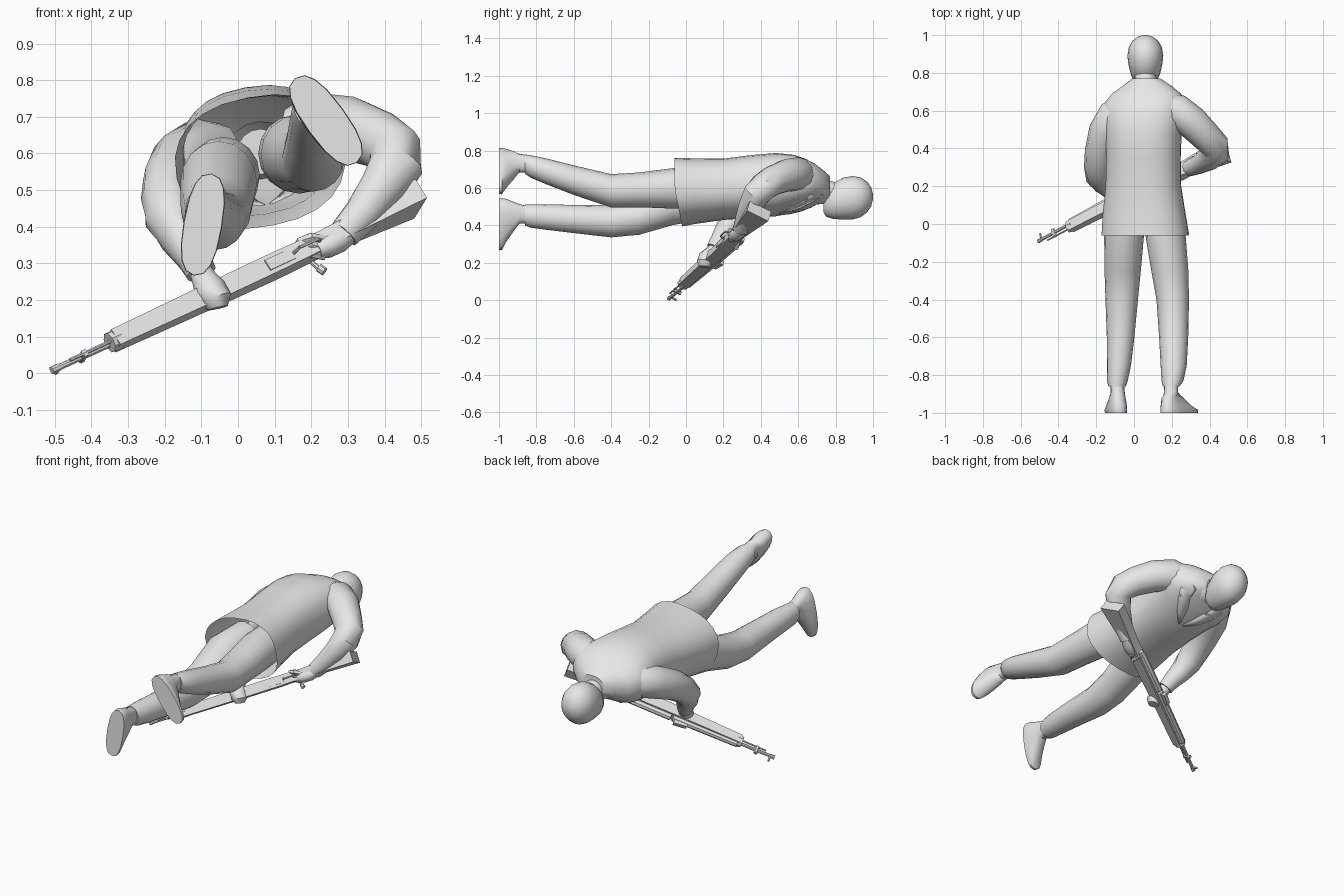
import bpy, bmesh, math
from mathutils import Vector, Matrix

grey = bpy.data.materials.new("plain_grey")
grey.diffuse_color = (0.8, 0.8, 0.8, 1)


def finish(name, bm, angle=40):
    bmesh.ops.recalc_face_normals(bm, faces=bm.faces)
    me = bpy.data.meshes.new(name)
    bm.to_mesh(me)
    bm.free()
    me.materials.append(grey)
    ob = bpy.data.objects.new(name, me)
    bpy.context.collection.objects.link(ob)
    bpy.ops.object.select_all(action='DESELECT')
    ob.select_set(True)
    bpy.context.view_layer.objects.active = ob
    bpy.ops.object.shade_smooth_by_angle(angle=math.radians(angle))
    return ob


def skin(name, rings, cap_start=True, cap_end=True, angle=40):
    """Bridge a list of closed point rings."""
    bm = bmesh.new()
    loops = [[bm.verts.new(p) for p in r] for r in rings]
    n = len(rings[0])
    for a, b in zip(loops, loops[1:]):
        for i in range(n):
            j = (i + 1) % n
            bm.faces.new((a[i], a[j], b[j], b[i]))
    if cap_start:
        bm.faces.new(loops[0])
    if cap_end:
        bm.faces.new(loops[-1])
    return finish(name, bm, angle)


def section(y, cx, cz, rx, rz, roll=0.0, t=0.0, p=1.0):
    """Point at angle t on a rolled, slightly squared ellipse facing y."""
    c, s = math.cos(t), math.sin(t)
    a = rx * math.copysign(abs(c) ** p, c)
    b = rz * math.copysign(abs(s) ** p, s)
    return Vector((cx + a * math.cos(roll) - b * math.sin(roll), y,
                   cz + a * math.sin(roll) + b * math.cos(roll)))


def loft(name, secs, n=16, p=1.0, **kw):
    return skin(name, [[section(*s, t=2 * math.pi * i / n, p=p) for i in range(n)]
                       for s in secs], **kw)


def tube(name, pts, n=12, flat=1.0, up=(0, 0, 1)):
    """Round limb through (x, y, z, radius) points."""
    ps = [Vector(q[:3]) for q in pts]
    rings = []
    for i, q in enumerate(pts):
        d = (ps[min(i + 1, len(ps) - 1)] - ps[max(i - 1, 0)]).normalized()
        a = d.cross(Vector(up)).normalized()
        b = a.cross(d)
        rings.append([ps[i] + q[3] * (a * math.cos(t) + b * flat * math.sin(t))
                      for t in (2 * math.pi * k / n for k in range(n))])
    return skin(name, rings)


# Coat body, open at the hem
TORSO = [(-.062, .06, .578, .232, .178, .19), (.05, .054, .583, .22, .17, .18),
         (.2, .05, .593, .2, .16, .17), (.35, .05, .608, .197, .165, .16),
         (.48, .05, .618, .202, .165, .18), (.58, .052, .622, .218, .148, .2),
         (.64, .058, .62, .218, .128, .2), (.69, .066, .618, .185, .105, .18),
         (.735, .07, .612, .125, .08, .12), (.77, .065, .605, .075, .058, .05)]
coat = loft("coat", TORSO, n=24, p=.85, cap_start=False)
for v in coat.data.vertices:          # hem slants forward under the belly
    if v.co.y < 0 and v.co.z < .6:
        v.co.y += .2 * (.6 - v.co.z)

# Collar and lapels
loft("collar", [(.7, .065, .6, .1, .088, .1), (.745, .062, .595, .088, .08, .1),
                (.765, .06, .592, .07, .066, .1), (.72, .06, .592, .066, .06, .1)],
     cap_start=False, cap_end=False)


def coat_point(y, deg, out=1.02):
    for a, b in zip(TORSO, TORSO[1:]):
        if a[0] <= y <= b[0]:
            k = (y - a[0]) / (b[0] - a[0])
            s = [u + (v - u) * k for u, v in zip(a, b)]
            s[3] *= out
            s[4] *= out
            return section(*s, t=math.radians(deg), p=.85)


for side, name in ((-1, "lapel_left"), (1, "lapel_right")):
    bm = bmesh.new()
    rows = []
    for y, inner, outer in ((.5, 1, 4), (.56, 5, 18), (.62, 9, 30),
                            (.67, 18, 45), (.73, 35, 75)):
        rows.append([bm.verts.new(coat_point(y, 270 + side * d))
                     for d in (inner, (inner + outer) / 2, outer)])
    for a, b in zip(rows, rows[1:]):
        for i in range(2):
            bm.faces.new((a[i], a[i + 1], b[i + 1], b[i]))
    lapel = finish(name, bm)
    lapel.modifiers.new("cloth", 'SOLIDIFY').thickness = .006

# Head and neck
loft("head", [(.735, .06, .51, .03, .04), (.75, .06, .515, .055, .068),
              (.785, .06, .53, .075, .095), (.84, .06, .543, .089, .112),
              (.89, .06, .548, .095, .116), (.935, .06, .55, .088, .106),
              (.97, .06, .552, .068, .08), (.99, .06, .553, .042, .05),
              (1.0, .06, .553, .012, .014)], n=20)
loft("neck", [(.66, .062, .605, .064, .062), (.74, .06, .588, .058, .058),
              (.82, .06, .565, .058, .06)])

# Trousers, ending in a cuff
loft("leg_right", [(.12, .155, .6, .1, .105), (-.07, .168, .598, .106, .108),
                   (-.25, .19, .59, .098, .093), (-.4, .205, .585, .086, .089),
                   (-.6, .21, .642, .077, .079), (-.75, .21, .69, .069, .069),
                   (-.83, .204, .715, .058, .06), (-.86, .197, .727, .044, .052)])
loft("leg_left", [(.12, -.04, .54, .1, .105), (-.07, -.053, .518, .105, .116),
                  (-.25, -.06, .445, .096, .095), (-.4, -.065, .422, .086, .086),
                  (-.6, -.071, .434, .073, .075), (-.75, -.08, .445, .064, .068),
                  (-.83, -.088, .45, .055, .062), (-.86, -.09, .455, .046, .056)])
# Feet, soles facing back and toes hanging down
loft("foot_right", [(-.84, .197, .727, .036, .046), (-.89, .196, .733, .038, .05),
                    (-.92, .205, .722, .045, .078, .5), (-.96, .222, .705, .052, .115, .58),
                    (-.985, .24, .69, .056, .143, .63), (-1, .24, .69, .054, .142, .63)], p=.8)
loft("foot_left", [(-.84, -.09, .455, .036, .046), (-.89, -.086, .462, .037, .052),
                   (-.92, -.088, .448, .043, .078, -.1), (-.96, -.092, .428, .05, .115, -.15),
                   (-.985, -.096, .406, .053, .141, -.17), (-1, -.096, .406, .051, .14, -.17)], p=.8)

# Sleeves
tube("sleeve_right", [(.15, .63, .66, .07), (.225, .6, .675, .09), (.305, .54, .668, .088),
                      (.38, .465, .64, .081), (.428, .415, .607, .077), (.432, .378, .567, .074),
                      (.395, .345, .505, .064), (.34, .315, .435, .052), (.29, .295, .38, .044)])
tube("sleeve_left", [(-.04, .62, .61, .07), (-.1, .575, .605, .092), (-.15, .49, .575, .09),
                     (-.178, .38, .525, .083), (-.188, .3, .475, .077), (-.182, .25, .425, .074),
                     (-.157, .212, .372, .06), (-.12, .175, .315, .048), (-.1, .15, .275, .042)])

# Rifle frame: local x runs to the butt, y to the sights, z across
U = Vector((1, .53, .46)).normalized()
V = Vector((-.3, .85, -.45))
V = (V - U * V.dot(U)).normalized()
W = U.cross(V)
RIFLE = Matrix((U, V, W)).transposed().to_4x4()
RIFLE.translation = Vector((0, .165, .245))
K = 1.222                              # rifle length per unit of x


def bar(name, secs, n=4):
    """Box stations (x, mid height, half height, half width) or a round rod."""
    rings = []
    for x, m, h, w in secs:
        a0 = math.pi / 4 if n == 4 else 0
        f = math.sqrt(2) if n == 4 else 1
        rings.append([RIFLE @ Vector((x * K, m + f * h * math.sin(a0 + 2 * math.pi * i / n),
                                      f * w * math.cos(a0 + 2 * math.pi * i / n)))
                      for i in range(n)])
    return skin(name, rings, angle=30)


def rod(name, a, b, r, n=8):
    a, b = RIFLE @ Vector(a), RIFLE @ Vector(b)
    return tube(name, [(*a, r), (*b, r)], n=n, up=W if abs((b - a).normalized().dot(W)) < .9 else U)


bar("fore_end", [(-.34, 0, .026, .025), (-.05, -.004, .03, .028), (.1, -.006, .034, .028)])
bar("butt_stock", [(.1, -.006, .034, .028), (.2, -.01, .032, .026),
                   (.26, -.018, .036, .026), (.475, -.03, .066, .031)])
bar("end_band", [(-.35, .002, .03, .029), (-.325, .002, .03, .029)], n=8)
bar("receiver", [(-.02, .03, .022, .02), (.18, .03, .022, .02), (.21, .028, .014, .014)], n=8)
bar("hand_cover", [(-.33, .026, .017, .018), (-.03, .03, .02, .02)], n=8)
rod("barrel", (-.5 * K, .012, 0), (0, .022, 0), .009)
rod("muzzle", (-.505 * K, .012, 0), (-.485 * K, .012, 0), .011)
rod("cleaning_rod", (-.46 * K, -.008, 0), (-.33 * K, -.008, 0), .005, 6)
rod("front_sight", (-.485 * K, .012, 0), (-.485 * K, .048, 0), .006, 6)
rod("gas_block", (-.42 * K, -.01, 0), (-.42 * K, .035, 0), .011, 6)
bar("rear_sight", [(-.1, .05, .008, .012), (-.04, .056, .012, .012)])
rod("bolt_handle", (.19 * K, .03, 0), (.2 * K, .018, -.055), .007)
rod("bolt_knob", (.2 * K, .018, -.05), (.205 * K, .014, -.068), .012)
bar("magazine_plate", [(.07, -.039, .005, .016), (.14, -.039, .005, .016)])
for i, (a, b) in enumerate((((.14, -.04), (.15, -.07)), ((.15, -.07), (.2, -.07)),
                            ((.2, -.07), (.215, -.035)))):
    rod("trigger_guard_%d" % (i + 1), (a[0] * K, a[1], 0), (b[0] * K, b[1], 0), .005, 6)

# Hands gripping the rifle
tube("hand_left", [(-.105, .16, .285, .03), (-.09, .135, .255, .036), (-.075, .11, .225, .046),
                   (-.06, .1, .2, .044), (-.055, .098, .178, .028)])
tube("hand_right", [(.3, .3, .385, .036), (.27, .28, .36, .038), (.24, .262, .345, .036),
                    (.215, .25, .335, .026)], flat=.9)
for i in range(3):                     # fingers curled around the grip
    o = .014 * i
    tube("finger_right_%d" % (i + 1), [(.235, .255, .365 - o * 1.6, .013), (.2, .235, .372 - o * 1.6, .013),
                                       (.17, .24, .36 - o * 1.5, .012), (.155, .26, .34 - o, .009)], n=6)
